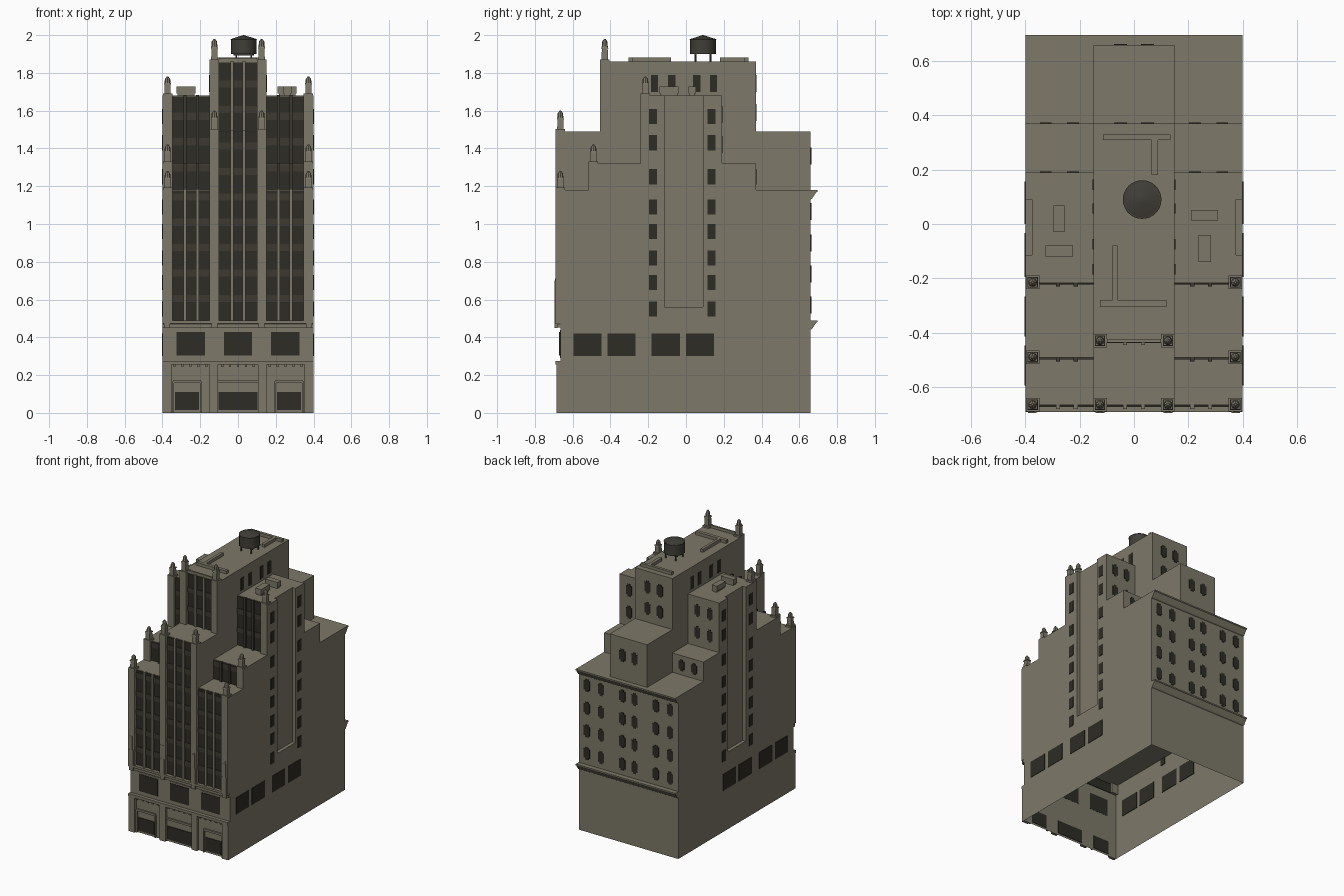
import bpy, bmesh, math
from mathutils import Matrix

if "Cube" in bpy.data.objects:
    bpy.data.objects.remove(bpy.data.objects["Cube"])


def material(name, rgb):
    m = bpy.data.materials.new(name)
    m.diffuse_color = (*rgb, 1)
    m.use_nodes = True
    m.node_tree.nodes["Principled BSDF"].inputs["Base Color"].default_value = m.diffuse_color
    return m


STONE = material("warm grey stone", (0.205, 0.188, 0.138))
GLASS = material("dark window", (0.026, 0.025, 0.019))
PANEL = material("dark spandrel", (0.045, 0.042, 0.031))
METAL = material("tank wood", (0.050, 0.048, 0.038))


class Part:
    """Collects simple solids into one named object."""

    def __init__(self, name, mat):
        self.name, self.mat, self.bm = name, mat, bmesh.new()

    def prism(self, pts, z0, z1, floor=True):
        lo = [self.bm.verts.new((x, y, z0)) for x, y in pts]
        hi = [self.bm.verts.new((x, y, z1)) for x, y in pts]
        n = len(pts)
        for i in range(n):
            j = (i + 1) % n
            self.bm.faces.new((lo[i], lo[j], hi[j], hi[i]))
        self.bm.faces.new(hi)
        if floor:
            self.bm.faces.new(lo[::-1])

    def box(self, x0, x1, y0, y1, z0, z1, floor=True):
        self.prism([(x0, y0), (x1, y0), (x1, y1), (x0, y1)], z0, z1, floor)

    def pair(self, x0, x1, *rest):
        self.box(x0, x1, *rest)
        self.box(-x1, -x0, *rest)

    def cone(self, x, y, z0, z1, r0, r1, n, turn=0):
        m = Matrix.Translation((x, y, (z0 + z1) / 2)) @ Matrix.Rotation(turn, 4, 'Z')
        bmesh.ops.create_cone(self.bm, cap_ends=True, segments=n, radius1=r0,
                              radius2=r1, depth=z1 - z0, matrix=m)

    def finish(self, smooth=False):
        me = bpy.data.meshes.new(self.name)
        if not smooth:
            self.bm.normal_update()
        self.bm.to_mesh(me)
        self.bm.free()
        me.materials.append(self.mat)
        ob = bpy.data.objects.new(self.name, me)
        bpy.context.collection.objects.link(ob)
        if smooth:
            bpy.context.view_layer.objects.active = ob
            ob.select_set(True)
            bpy.ops.object.shade_smooth_by_angle(angle=math.radians(35))
            ob.select_set(False)


FRONT, BACK = -0.665, 0.66
C0, C1, CX = -0.115, 0.09, 0.375        # side light court: y range and inner x

# Main body, open underneath, with a light court cut in each side
body = Part("main_body", STONE)
body.box(-0.4, 0.4, FRONT, BACK, 0, 0.56, False)
body.prism([(-0.4, FRONT), (0.4, FRONT), (0.4, C0), (CX, C0), (CX, C1), (0.4, C1),
            (0.4, BACK), (-0.4, BACK), (-0.4, C1), (-CX, C1), (-CX, C0), (-0.4, C0)],
           0.56, 1.18, False)
body.finish()

# Stepped wings
wings = Part("stepped_wings", STONE)
for y0, y1, z0, z1 in ((-0.49, 0.37, 1.18, 1.32), (-0.215, 0.19, 1.32, 1.68)):
    right = [(0.15, y0), (0.4, y0), (0.4, C0), (CX, C0), (CX, C1), (0.4, C1),
             (0.4, y1), (0.15, y1)]
    wings.prism(right, z0, z1, False)
    wings.prism([(-x, y) for x, y in right[::-1]], z0, z1, False)
wings.finish()

# Central tower
tower = Part("central_tower", STONE)
tower.box(-0.15, 0.15, FRONT, BACK, 1.18, 1.49, False)
tower.box(-0.15, 0.15, -0.43, 0.37, 1.49, 1.86, False)
tower.finish()

# Front facade: piers, window strips, mullions, spandrels and pinnacles
piers = Part("front_piers", STONE)
strips = Part("window_strips", GLASS)
mullions = Part("front_mullions", STONE)
dark_mullions = Part("upper_mullions", PANEL)
spandrels = Part("front_spandrels", PANEL)
pinnacles = Part("pinnacles", STONE)
D = math.pi / 4


def pinnacle(x, y, z, h):
    pinnacles.box(x - 0.025, x + 0.025, y - 0.025, y + 0.025, z - 0.01, z + 0.012)
    pinnacles.cone(x, y, z + 0.012, z + h * 0.58, 0.024, 0.022, 4, D)
    pinnacles.cone(x, y, z + h * 0.58, z + h * 0.66, 0.027, 0.024, 4, D)
    pinnacles.cone(x, y, z + h * 0.66, z + h * 0.88, 0.016, 0.014, 8)
    pinnacles.cone(x, y, z + h * 0.88, z + h, 0.014, 0.004, 8)


def bay(x0, x1, y, z0, z1, bars, bar_part, step=0.1345):
    strips.box(x0, x1, y - 0.004, y + 0.004, z0, z1 - 0.004)
    for x in bars:
        bar_part.box(x - 0.008, x + 0.008, y - 0.016, y, z0, z1 + 0.004)
    z = z0 + step * 0.72
    while z < z1 - 0.02:
        spandrels.box(x0, x1, y - 0.008, y, z, min(z + step * 0.28, z1))
        z += step


# centre bays
for y, z0, z1, h in ((FRONT, 0.49, 1.49, 0.11), (-0.43, 1.49, 1.86, 0.12)):
    bay(-0.10, 0.10, y, z0, z1, (-0.033, 0.033), mullions)
    piers.pair(0.10, 0.15, y - 0.025, y + 0.02, z0, z1)
    for s in (-1, 1):
        pinnacle(s * 0.125, y, z1, h)
# raised crest over the centre bay
mullions.box(-0.10, 0.10, -0.436, -0.424, 1.86, 1.88)
# wing bays
for y, z0, z1, part in ((FRONT, 0.49, 1.18, mullions), (-0.49, 1.18, 1.32, dark_mullions),
                        (-0.215, 1.32, 1.68, dark_mullions)):
    for s in (-1, 1):
        a, b = sorted((s * 0.15, s * 0.348))
        bay(a, b, y, z0, z1, (s * 0.215, s * 0.28), part)
        pinnacle(s * 0.373, y, z1, 0.1)
    piers.pair(0.348, 0.4, y - 0.025, y + 0.02, z0, z1)
# pointed buttresses on the lower piers
for x in (-0.375, -0.125, 0.125, 0.375):
    piers.box(x - 0.016, x + 0.016, -0.695, -0.68, 0.45, 0.60)
    piers.box(x - 0.011, x + 0.011, -0.695, -0.68, 0.60, 0.70)
    piers.cone(x, -0.686, 0.70, 0.77, 0.010, 0.003, 4, D)

# Ground floor: piers, cornices, dentils, frames
trim = Part("street_trim", STONE)
trim.pair(0.352, 0.4, -0.685, FRONT, 0, 0.255)
trim.pair(0.105, 0.15, -0.685, FRONT, 0, 0.255)
trim.box(-0.4, 0.4, -0.69, FRONT, 0.255, 0.275)
trim.box(-0.4, 0.4, -0.682, FRONT, 0.452, 0.468)
trim.box(-0.4, 0.4, -0.693, FRONT, 0.474, 0.49)
for i in range(19):
    x = -0.378 + i * 0.042
    trim.box(x - 0.006, x + 0.006, -0.682, FRONT, 0.243, 0.256)
spandrels.box(-0.398, 0.398, -0.684, FRONT, 0.468, 0.474)
glass = Part("window_panes", GLASS)
for x, w in ((-0.25, 0.075), (0, 0.075), (0.25, 0.075)):
    trim.box(x - w - 0.014, x + w + 0.014, -0.668, FRONT, 0.29, 0.44)
    glass.box(x - w, x + w, -0.672, -0.664, 0.305, 0.428)
for x, w in ((-0.27, 0.075), (0, 0.115), (0.27, 0.075)):
    trim.box(x - w, x + w, -0.676, FRONT, 0.158, 0.172)
    for s in (-1, 1):
        trim.box(x + s * w - 0.005, x + s * w + 0.005, -0.676, FRONT, 0, 0.165)
    glass.box(x - w + 0.012, x + w - 0.012, -0.670, -0.662, 0.015, 0.11)
trim.finish()

# Side windows
for y0, y1 in ((-0.595, -0.448), (-0.415, -0.267), (-0.183, -0.033), (0, 0.147)):
    glass.pair(0.396, 0.403, y0, y1, 0.30, 0.42)
for z in (0.55, 0.69, 0.82, 0.96, 1.09, 1.25, 1.43, 1.57):
    for y in (-0.175, 0.135):
        glass.pair(0.396, 0.403, y - 0.021, y + 0.021, z - 0.04, z + 0.04)
for y in (-0.167, -0.075, 0.057, 0.145):
    glass.pair(0.146, 0.153, y - 0.019, y + 0.019, 1.70, 1.79)


# Rear windows with clipped corners
def rear_window(x, y, z, w=0.024, h=0.045, c=0.012):
    for a, b in ((w, h - c), (w - c, h)):
        glass.box(x - a, x + a, y - 0.004, y + 0.003 + a * 0.01, z - b, z + b)


for s in (-1, 1):
    for z in (0.57, 0.734, 0.90, 1.065):
        for x in (0.05, 0.22, 0.335):
            rear_window(s * x, BACK, z)
    for x in (0.225, 0.325):
        rear_window(s * x, 0.37, 1.25, 0.022, 0.04)
        for z in (1.42, 1.58):
            rear_window(s * x, 0.19, z, 0.022)
    rear_window(s * 0.05, BACK, 1.36)
    for z in (1.59, 1.745):
        rear_window(s * 0.05, 0.37, z)

for p in (piers, strips, mullions, dark_mullions, spandrels, pinnacles, glass):
    p.finish()

# Rear cornices with sloping undersides
cornice = Part("rear_cornices", STONE)
for z in (0.49, 1.18):
    prof = [(BACK, z - 0.05), (0.668, z - 0.045), (0.69, z - 0.012), (0.695, z - 0.01),
            (0.695, z), (BACK, z)]
    ends = [[cornice.bm.verts.new((x, y, h)) for y, h in prof] for x in (-0.4, 0.4)]
    for i in range(6):
        j = (i + 1) % 6
        cornice.bm.faces.new((ends[0][i], ends[0][j], ends[1][j], ends[1][i]))
    cornice.bm.faces.new(ends[0][::-1])
    cornice.bm.faces.new(ends[1])
bmesh.ops.recalc_face_normals(cornice.bm, faces=cornice.bm.faces[:])
cornice.finish()

# Roof ducts and ventilation units
roof = Part("roof_ducts_and_units", STONE)
for x0, x1, y0, y1 in ((-0.125, 0.12, -0.305, -0.28), (-0.08, -0.06, -0.28, -0.08),
                       (-0.115, 0.135, 0.31, 0.33), (0.065, 0.088, 0.18, 0.31)):
    roof.box(x0, x1, y0, y1, 1.86, 1.882)
for x0, x1, y0, y1 in ((-0.297, -0.255, -0.03, 0.068), (-0.325, -0.225, -0.12, -0.08),
                       (0.21, 0.31, 0.012, 0.052), (0.237, 0.284, -0.14, -0.04)):
    roof.box(x0 + 0.006, x1 - 0.006, y0 + 0.006, y1 - 0.006, 1.68, 1.69)
    roof.box(x0, x1, y0, y1, 1.69, 1.728)
roof.finish()

# Water tank on legs
tank = Part("water_tank", METAL)
tank.cone(0.03, 0.09, 1.90, 1.98, 0.068, 0.068, 32)
tank.cone(0.03, 0.09, 1.978, 2.0, 0.071, 0.002, 32)
tank.finish(True)
legs = Part("tank_legs", METAL)
for sx in (-0.04, 0.04):
    for sy in (-0.04, 0.04):
        legs.cone(0.03 + sx, 0.09 + sy, 1.86, 1.90, 0.005, 0.005, 6)
legs.box(-0.025, 0.085, 0.045, 0.055, 1.892, 1.90)
legs.box(-0.025, 0.085, 0.125, 0.135, 1.892, 1.90)
legs.finish()
